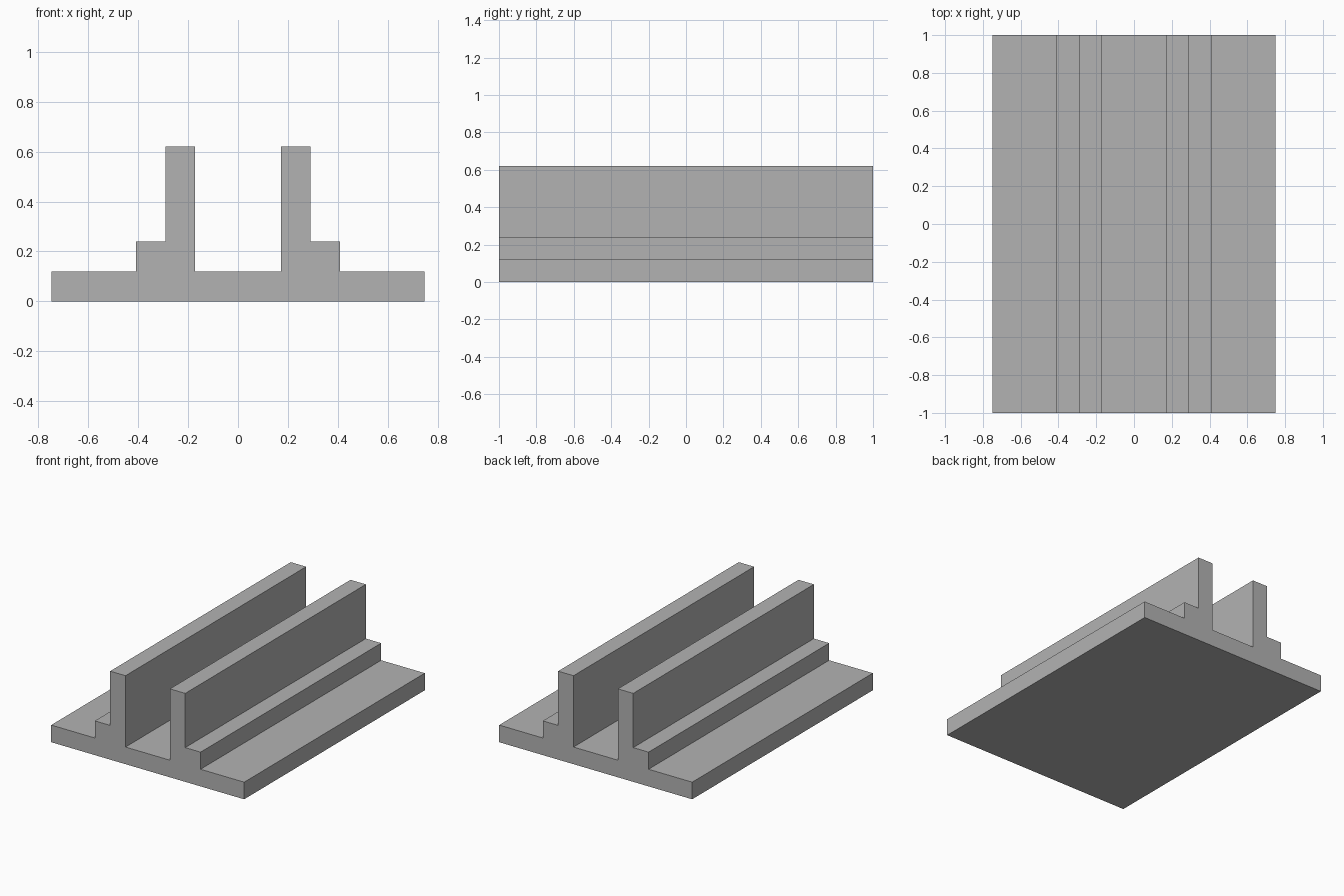
import bpy
import bmesh

cube = bpy.data.objects.get("Cube")
if cube:
    bpy.data.objects.remove(cube, do_unlink=True)

LENGTH = 2.0

grey = bpy.data.materials.new("plain grey")
grey.use_nodes = True
colour = (0.45, 0.45, 0.45, 1.0)
grey.diffuse_color = colour
grey.node_tree.nodes["Principled BSDF"].inputs["Base Color"].default_value = colour

# Half of the cross-section (x, z), from the channel floor out to the base edge
half = [(0.172, 0.12), (0.172, 0.62), (0.291, 0.62), (0.291, 0.24),
        (0.41, 0.24), (0.41, 0.12), (0.748, 0.12), (0.748, 0.0)]
profile = half + [(-x, z) for x, z in reversed(half)]

# Twin-rail channel: the mirrored section swept along its length
bm = bmesh.new()
section = bm.faces.new([bm.verts.new((x, -LENGTH / 2, z)) for x, z in profile])
swept = bmesh.ops.extrude_face_region(bm, geom=[section])
moved = [v for v in swept["geom"] if isinstance(v, bmesh.types.BMVert)]
bmesh.ops.translate(bm, verts=moved, vec=(0, LENGTH, 0))
bmesh.ops.recalc_face_normals(bm, faces=bm.faces)

mesh = bpy.data.meshes.new("twin_rail_channel")
bm.to_mesh(mesh)
bm.free()
mesh.materials.append(grey)
channel = bpy.data.objects.new("twin_rail_channel", mesh)
bpy.context.collection.objects.link(channel)
